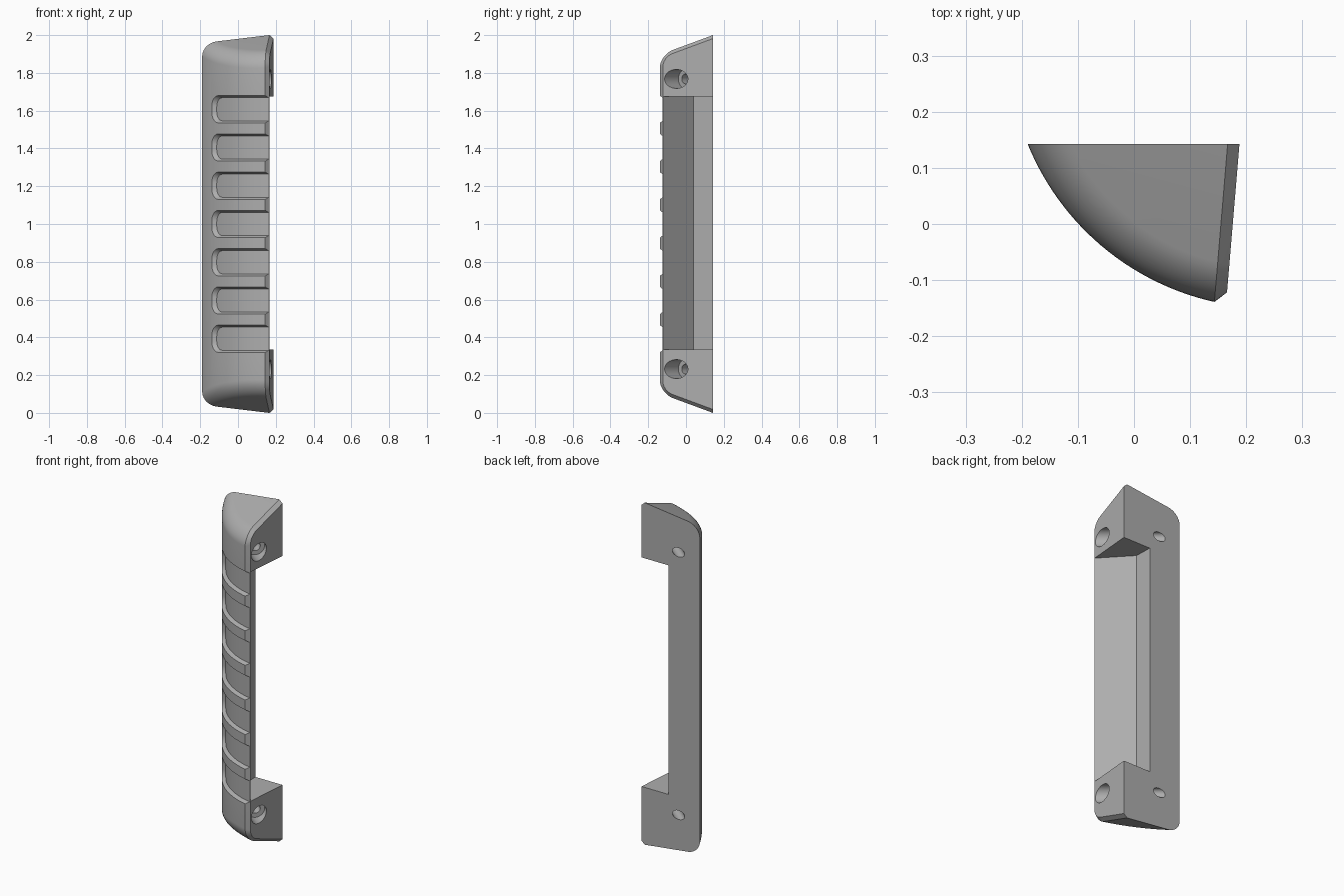
import bpy, bmesh, math
from mathutils import Vector, Matrix

cube = bpy.data.objects.get("Cube")
if cube:
    bpy.data.objects.remove(cube)

gray = bpy.data.materials.new("satin_gray")
gray.use_nodes = True
color = (0.42, 0.42, 0.42, 1)
gray.diffuse_color = color
gray.node_tree.nodes["Principled BSDF"].inputs["Base Color"].default_value = color

# Plan outline: flat back, slightly tilted right side, curved front
BACK, CHAMFER, FILLET = 0.143, 0.021, 0.07
R, START_ANGLE = 0.469, math.radians(-158)
center = Vector((0.245, 0.319))
corner, front = Vector((0.188, BACK)), Vector((0.164, -0.143))
normal = Vector((corner.y - front.y, front.x - corner.x)).normalized()


def on_circle(a, radius):
    return center + radius * Vector((math.cos(a), math.sin(a)))


def back_angle(radius):
    """Where a circle about the center meets the back."""
    return math.asin((center.y - BACK) / radius) - math.pi


def side_angle(radius, inset):
    """Where it meets a line inset from the right side."""
    reach = normal.dot(corner - center) - inset
    return math.atan2(normal.y, normal.x) - math.acos(reach / radius)


def top_height(p):
    return 2 + 0.12 * (p.x - 0.165) + 0.36 * (p.y - BACK)


def finish(bm, name):
    bm.normal_update()
    bmesh.ops.recalc_face_normals(bm, faces=bm.faces[:])
    if bm.calc_volume(signed=True) < 0:
        bmesh.ops.reverse_faces(bm, faces=bm.faces[:])
    mesh = bpy.data.meshes.new(name)
    bm.to_mesh(mesh)
    bm.free()
    mesh.materials.append(gray)
    obj = bpy.data.objects.new(name, mesh)
    bpy.context.scene.collection.objects.link(obj)
    return obj


def loft(bm, rings):
    """Join equal closed rings of points; returns the rows of vertices."""
    rows = [[bm.verts.new(p) for p in ring] for ring in rings]
    n = len(rows[0])
    for a, b in zip(rows, rows[1:]):
        for i in range(n):
            j = (i + 1) % n
            bm.faces.new((a[i], a[j], b[j], b[i]))
    return rows


def capped_loft(name, rings):
    bm = bmesh.new()
    rows = loft(bm, rings)
    bm.faces.new(rows[0][::-1])
    bm.faces.new(rows[-1])
    return finish(bm, name)


def body_ring(t, steps=28):
    """One ring of the upper end, t running round the filleted rim."""
    radius = R - FILLET * (1 - math.cos(t))
    drop = FILLET * (1 - math.sin(t))
    a0, a1 = back_angle(radius), side_angle(radius, CHAMFER)
    points = [on_circle(a0 + (a1 - a0) * i / steps, radius) for i in range(steps + 1)]
    side_radius = radius - CHAMFER * math.cos(t)
    side = on_circle(side_angle(side_radius, 0), side_radius)
    inner = Vector((corner.x - CHAMFER / normal.x, BACK))
    ring = [(p.x, p.y, top_height(p) - drop) for p in points]
    ring += [(p.x, p.y, top_height(p) - drop - CHAMFER * math.sin(t))
             for p in (side, corner)]
    return ring + [(inner.x, inner.y, top_height(inner) - drop)]


# Handle body with sloping ends, filleted rims and a chamfered right side
upper = [body_ring(math.radians(10 * i)) for i in range(10)]
lower = [[(x, y, 2 - z) for x, y, z in ring] for ring in reversed(upper)]
bm = bmesh.new()
rows = loft(bm, lower + upper)
for row in (rows[0], rows[-1]):
    bm.faces.new(row[:-3] + row[-1:])
    bm.faces.new(row[-4:])
handle = finish(bm, "grip_handle")

# Hollow behind the grip, leaving a mounting foot at each end
hollow = [(0.008, 0.3), (0.016, 0.04), (0.166, -0.122), (0.3, -0.122), (0.3, 0.3)]
cutters = [capped_loft("hollow_cutter", [[(x, y, z) for x, y in hollow]
                                         for z in (0.335, 1.675)])]


def pocket_edge(first, half, radius):
    """Arc length and half height along a pocket with a rounded left end."""
    turns = [math.radians(10 * i) for i in range(10)]
    edge = [(first + radius * (1 - math.cos(a)), half - radius + radius * math.sin(a))
            for a in turns]
    s0 = edge[-1][0]
    return edge + [(s0 + (0.54 - s0) * i / 20, half) for i in range(1, 21)]


# Seven finger pockets with sloping walls
DEPTH, PITCH = 0.019, 0.2025
outer = pocket_edge(0.09, 0.084, 0.068)
floor = pocket_edge(0.126, 0.061, 0.048)
for k in range(-3, 4):
    z = 1 + k * PITCH
    rings = []
    for (so, ho), (si, hi) in zip(outer, floor):
        o = on_circle(START_ANGLE + so / R, R + DEPTH)
        i = on_circle(START_ANGLE + si / R, R - DEPTH)
        rings.append([(o.x, o.y, z - ho), (o.x, o.y, z + ho),
                      (i.x, i.y, z + hi), (i.x, i.y, z - hi)])
    cutters.append(capped_loft("pocket_cutter", rings))

# Slanted screw holes with a wide recess on the right face
for z in (0.232, 1.768):
    entry, leave = Vector((0.172, -0.052, z)), Vector((-0.052, BACK, z))
    axis = (leave - entry).normalized()
    turn = axis.to_track_quat('Z', 'Y').to_matrix().to_4x4()
    for radius, a, b in ((0.05, -0.15, 0.075), (0.026, 0.03, 0.5)):
        bm = bmesh.new()
        bmesh.ops.create_cone(bm, cap_ends=True, segments=32, radius1=radius,
                              radius2=radius, depth=b - a,
                              matrix=Matrix.Translation(entry + axis * (a + b) / 2) @ turn)
        cutters.append(finish(bm, "screw_hole_cutter"))


def carve(cutter):
    """Cut with the first solver that leaves the handle at full height."""
    mod = handle.modifiers.new("cut", 'BOOLEAN')
    mod.operation, mod.object = 'DIFFERENCE', cutter
    for solver in ('EXACT', 'MANIFOLD', 'FLOAT'):
        mod.solver = solver
        bpy.context.view_layer.update()
        result = handle.evaluated_get(bpy.context.evaluated_depsgraph_get())
        mesh = bpy.data.meshes.new_from_object(result)
        heights = [v.co.z for v in mesh.vertices]
        if heights and max(heights) - min(heights) > 1.9:
            handle.data = mesh
            break
    handle.modifiers.remove(mod)
    bpy.data.objects.remove(cutter)


# Cut everything out of the body
for cutter in cutters:
    carve(cutter)
bpy.context.view_layer.objects.active = handle
handle.select_set(True)
bpy.ops.object.shade_smooth_by_angle(angle=math.radians(25))
